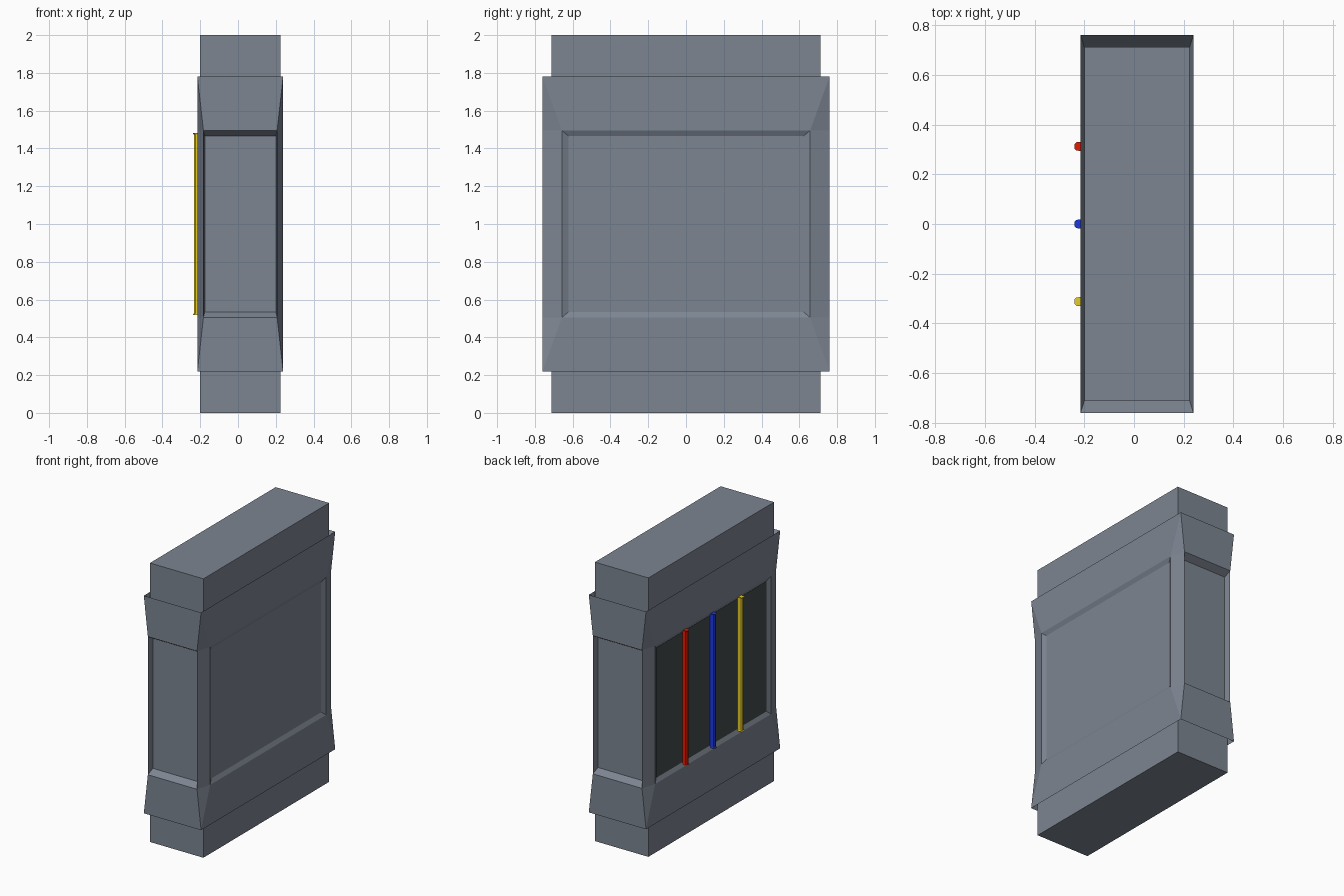
import bpy, bmesh

if "Cube" in bpy.data.objects:
    bpy.data.objects.remove(bpy.data.objects["Cube"])

CX, CZ = 0.012, 1.0                 # centre of the body
CORE_X, CORE_Y = 0.212, 0.712       # half sizes of the inner block
HX, HY, HZ = 0.227, 0.76, 0.78      # half sizes of the outer casing
PZ, IZ = 0.495, 0.466               # half height of panel opening, outer / inner
AX, IX = 0.195, 0.188               # half width of end panels, outer / inner
BY, IY = 0.657, 0.623               # half width of broad panels, outer / inner
END = 0.3                           # height of the solid end blocks
SLATE = (0.205, 0.235, 0.285)


def material(name, color):
    mat = bpy.data.materials.get(name) or bpy.data.materials.new(name)
    mat.diffuse_color = (*color, 1)
    mat.use_nodes = True
    mat.node_tree.nodes["Principled BSDF"].inputs["Base Color"].default_value = mat.diffuse_color
    return mat


def make_object(name, bm, loc, mat):
    mesh = bpy.data.meshes.new(name)
    bm.to_mesh(mesh)
    bm.free()
    mesh.materials.append(mat)
    ob = bpy.data.objects.new(name, mesh)
    ob.location = loc
    bpy.context.collection.objects.link(ob)
    return ob


def box(name, size, loc, mat):
    bm = bmesh.new()
    bmesh.ops.create_cube(bm, size=1)
    bmesh.ops.scale(bm, vec=size, verts=bm.verts)
    return make_object(name, bm, loc, mat)


slate = material("slate", SLATE)

# solid blocks at both ends, and two crossing slabs that fill the panel openings
for name, z in (("bottom_block", END / 2), ("top_block", 2 - END / 2)):
    box(name, (2 * CORE_X, 2 * CORE_Y, END), (CX, 0, z), slate)
box("end_panels", (2 * IX, 2 * CORE_Y, 1.38), (CX, 0, CZ), slate)
box("side_panels", (2 * CORE_X, 2 * IY, 1.38), (CX, 0, CZ), slate)

# casing: one octant with collar, chamfered post and bevelled openings
C = (HX, HY, HZ)
A, A0 = (AX, HY, PZ), (AX, HY, 0)
B, B0 = (HX, BY, PZ), (HX, BY, 0)
Ai, Ai0 = (IX, CORE_Y, IZ), (IX, CORE_Y, 0)
Bi, Bi0 = (CORE_X, IY, IZ), (CORE_X, IY, 0)
R = (CORE_X, CORE_Y, HZ - 0.06)     # sunken inner edge of the rim


def mid(p, axis):
    q = list(p)
    q[axis] = 0
    return tuple(q)


faces = [
    (mid(C, 0), C, A, mid(A, 0)), (mid(C, 1), C, B, mid(B, 1)),      # collars
    (C, A, B), (A, B, B0, A0),                                       # corner
    (mid(A, 0), A, Ai, mid(Ai, 0)), (A, A0, Ai0, Ai),                # end bevels
    (mid(B, 1), B, Bi, mid(Bi, 1)), (B, B0, Bi0, Bi),                # side bevels
    (mid(C, 0), C, R, mid(R, 0)), (mid(C, 1), C, R, mid(R, 1)),      # rim
]
bm = bmesh.new()
for f in faces:
    bm.faces.new([bm.verts.new(p) for p in f])
bmesh.ops.remove_doubles(bm, verts=bm.verts, dist=1e-5)
bmesh.ops.recalc_face_normals(bm, faces=bm.faces)
collar = max(bm.faces, key=lambda f: abs(f.normal.y))
if collar.normal.y < 0:
    bmesh.ops.reverse_faces(bm, faces=bm.faces)
casing = make_object("casing", bm, (CX, 0, CZ), slate)
mirror = casing.modifiers.new("mirror", 'MIRROR')
mirror.use_axis = (True, True, True)

# dark panel behind the coloured strips
box("dark_panel", (0.004, 2 * IY, 2 * IZ), (CX - CORE_X, 0, CZ),
    material("dark", (0.055, 0.07, 0.07)))

# strips: bars with chamfered front edges, slightly flared at both ends
PROFILE = [(0, -0.016), (0, 0.016), (-0.026, 0.014),
           (-0.033, 0.007), (-0.033, -0.007), (-0.026, -0.014)]


def strip(name, y, color):
    bm = bmesh.new()
    rings = [[bm.verts.new((x * s, w * s, z)) for x, w in PROFILE]
             for z, s in ((-0.481, 1.2), (-0.473, 1), (0.473, 1), (0.481, 1.2))]
    for lo, hi in zip(rings, rings[1:]):
        for i in range(6):
            j = (i + 1) % 6
            bm.faces.new((lo[i], lo[j], hi[j], hi[i]))
    bm.faces.new(rings[0][::-1])
    bm.faces.new(rings[-1])
    bmesh.ops.recalc_face_normals(bm, faces=bm.faces)
    make_object(name, bm, (-0.2, y, CZ), material(name, color))


strip("red_strip", 0.312, (0.8, 0.01, 0.0))
strip("blue_strip", 0.0, (0.01, 0.04, 0.8))
strip("yellow_strip", -0.312, (0.8, 0.6, 0.02))
